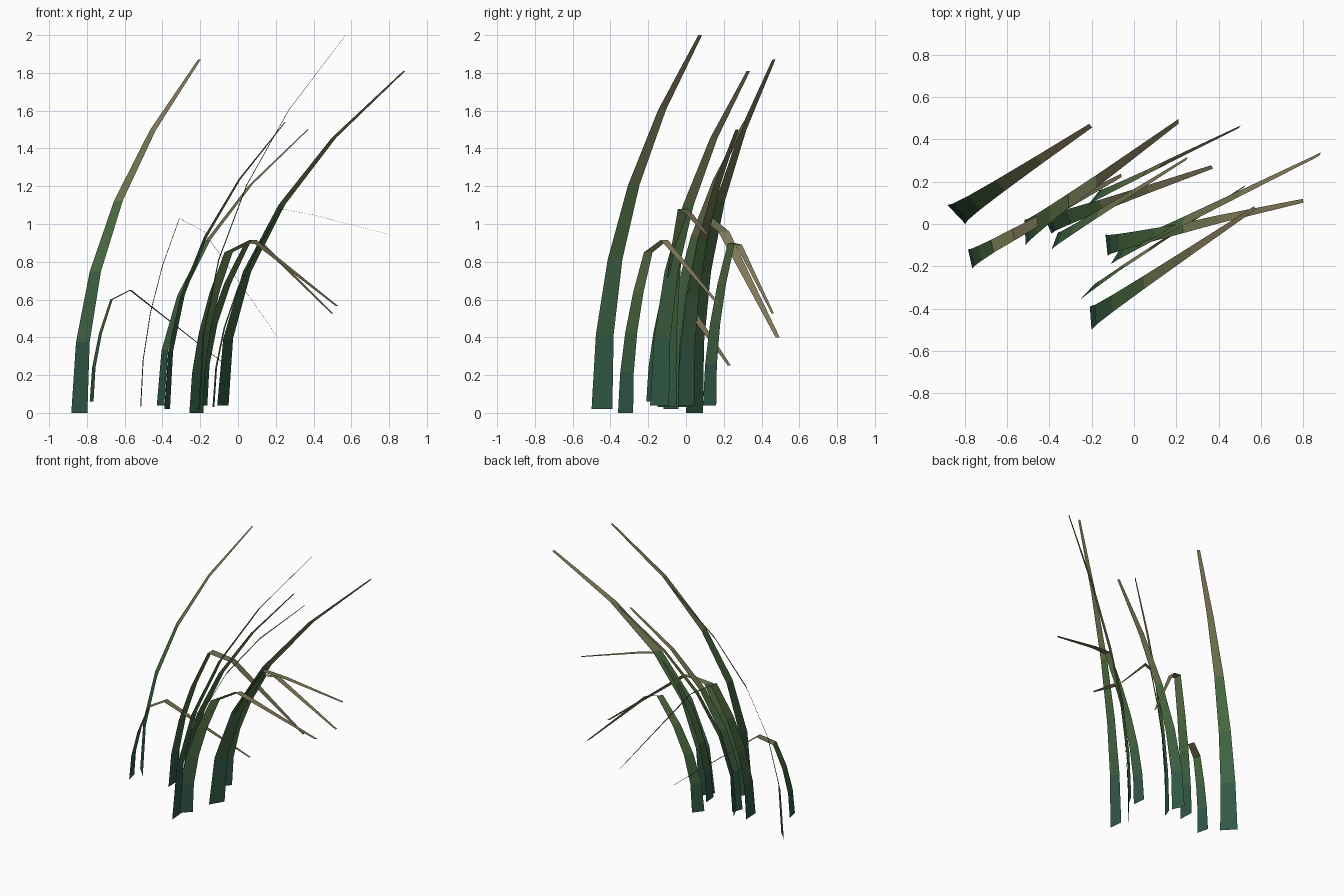
import bpy
from mathutils import Vector

if "Cube" in bpy.data.objects:
    bpy.data.objects.remove(bpy.data.objects["Cube"])

# Gradient materials from root (deep green) through mid green to dry tip
ROOT, MID, TIP = Vector((.03, .10, .06)), Vector((.08, .16, .05)), Vector((.22, .19, .10))
STEPS = 6
mats = []
for i in range(STEPS):
    t = i / (STEPS - 1)
    c = ROOT.lerp(MID, t * 2) if t < .5 else MID.lerp(TIP, t * 2 - 1)
    m = bpy.data.materials.new("grass_%d" % i)
    m.diffuse_color = (*c, 1)
    m.use_nodes = True
    m.node_tree.nodes["Principled BSDF"].inputs["Base Color"].default_value = m.diffuse_color
    mats.append(m)


def arc(base, top, n, power=2.2):
    """Spine rising evenly in z while leaning over more and more."""
    b, e = Vector(base), Vector(top)
    pts = []
    for i in range(n + 1):
        t = i / n
        p = b.lerp(e, t ** power)
        p.z = b.z + (e.z - b.z) * t
        pts.append(p)
    return pts


def blade(name, spine, width):
    """Flat tapering ribbon along a spine; width is the root's x, y span."""
    w = Vector((*width, 0)) / 2
    dist = [0]
    for a, b in zip(spine, spine[1:]):
        dist.append(dist[-1] + (b - a).length)
    verts = []
    for p, d in zip(spine, dist):
        k = 1 - .82 * d / dist[-1]
        verts += [p - w * k, p + w * k]
    n = len(spine) - 1
    faces = [(2 * i, 2 * i + 1, 2 * i + 3, 2 * i + 2) for i in range(n)]
    me = bpy.data.meshes.new(name)
    me.from_pydata(verts, [], faces)
    for m in mats:
        me.materials.append(m)
    for i, f in enumerate(me.polygons):
        f.material_index = round(i * (STEPS - 1) / (n - 1))
    bpy.context.collection.objects.link(bpy.data.objects.new(name, me))


# Upright arching blades: root, tip, root width
upright = [
    ((-.84, .045, 0), (-.205, .465, 1.87), (.085, -.09)),
    ((-.41, 0, .04), (.37, .27, 1.5), (.04, -.09)),
    ((-.375, -.08, .02), (.25, .31, 1.54), (.03, .08)),
    ((-.205, -.445, .02), (.57, .075, 2.0), (.008, -.11)),
    ((-.08, -.14, .04), (.88, .33, 1.81), (.06, .10)),
]
for i, (root, tip, w) in enumerate(upright):
    blade("upright_blade_%d" % (i + 1), arc(root, tip, 5), w)

# Bent blades: root, knee, crest after the knee, drooping tip, root width
bent = [
    ((-.775, -.165, .06), (-.67, -.105, .60), (-.57, -.05, .65), (-.06, .23, .25), (.02, -.09), 3),
    ((-.515, -.04, .03), (-.31, .11, 1.03), (-.18, .20, .96), (.21, .485, .40), (.005, -.12), 4),
    ((-.22, -.32, 0), (-.05, -.20, .85), (.08, -.115, .915), (.525, .18, .565), (.075, .08), 4),
    ((-.19, .125, .04), (.05, .24, .90), (.13, .28, .89), (.50, .46, .525), (.055, .07), 4),
    ((-.13, -.10, .03), (.23, -.02, 1.08), (.39, .02, 1.05), (.80, .11, .945), (.01, -.10), 5),
]
for i, (root, knee, crest, tip, w, n) in enumerate(bent):
    spine = arc(root, knee, n, 2.0) + [Vector(crest), Vector(tip)]
    blade("bent_blade_%d" % (i + 1), spine, w)
